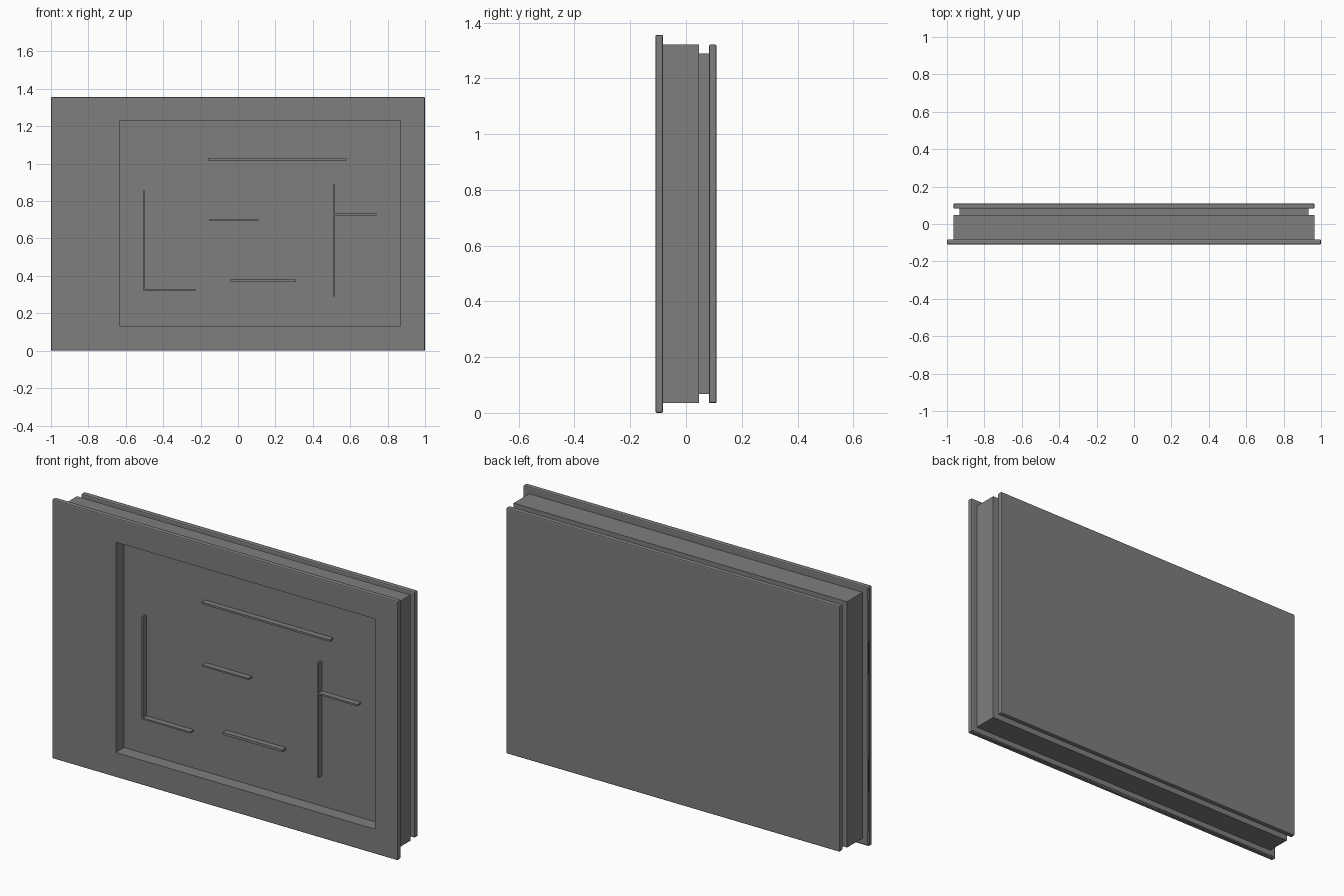
import bpy
import bmesh

if "Cube" in bpy.data.objects:
    bpy.data.objects.remove(bpy.data.objects["Cube"], do_unlink=True)

grey = bpy.data.materials.new("mid grey")
grey.use_nodes = True
colour = (0.21, 0.21, 0.21, 1)
grey.diffuse_color = colour
grey.node_tree.nodes["Principled BSDF"].inputs["Base Color"].default_value = colour

MID_Z = 0.678
FRONT, PLATE_BACK, FLOOR = -0.11, -0.082, -0.042
BAR_FRONT = FLOOR - 0.03
OPENING = (-0.63, 0.87, 0.13, 1.23)


def inset(d):
    return (-1 + d, 1 - d, d, 2 * MID_Z - d)


def finish(name, bm):
    bmesh.ops.recalc_face_normals(bm, faces=bm.faces)
    mesh = bpy.data.meshes.new(name)
    bm.to_mesh(mesh)
    bm.free()
    mesh.materials.append(grey)
    obj = bpy.data.objects.new(name, mesh)
    bpy.context.collection.objects.link(obj)
    return obj


def ring(bm, rect, y):
    x0, x1, z0, z1 = rect
    return [bm.verts.new((x, y, z)) for x, z in ((x0, z0), (x1, z0), (x1, z1), (x0, z1))]


def strip(bm, a, b):
    for i in range(4):
        j = (i + 1) % 4
        bm.faces.new((a[i], a[j], b[j], b[i]))


def slab(name, rect, y0, y1, round_edge=0, hole=None, floor=None):
    """Upright slab with an optional through hole or pocket and rounded rim."""
    bm = bmesh.new()
    front, back = ring(bm, rect, y0), ring(bm, rect, y1)
    strip(bm, front, back)
    rim = list(bm.edges)
    if hole:
        mouth = ring(bm, hole, y0)
        end = ring(bm, hole, y1 if floor is None else floor)
        strip(bm, front, mouth)
        strip(bm, mouth, end)
        if floor is None:
            strip(bm, end, back)
        else:
            bm.faces.new(end)
            bm.faces.new(back)
    else:
        bm.faces.new(front)
        bm.faces.new(back)
    if round_edge:
        bmesh.ops.bevel(bm, geom=rim, offset=round_edge, segments=2,
                        profile=0.5, affect='EDGES')
    return finish(name, bm)


# Stacked panel layers
slab("front_plate", inset(0), FRONT, PLATE_BACK, 0.006, hole=OPENING)
slab("main_body", inset(0.035), PLATE_BACK, 0.047, hole=OPENING, floor=FLOOR)
slab("back_neck", inset(0.067), 0.047, 0.082)
slab("back_plate", inset(0.035), 0.082, 0.11, 0.006)

# Thin raised ribs on the recessed floor
ribs = {
    "top_rib": (-0.16, 0.58, 1.018, 1.028),
    "middle_rib": (-0.155, 0.11, 0.693, 0.701),
    "bottom_rib": (-0.04, 0.307, 0.367, 0.38),
    "left_post": (-0.508, -0.5, 0.323, 0.857),
    "left_foot": (-0.5, -0.227, 0.323, 0.331),
    "right_post": (0.507, 0.516, 0.289, 0.888),
    "right_arm": (0.516, 0.74, 0.724, 0.733),
}
for name, rect in ribs.items():
    slab(name, rect, BAR_FRONT, FLOOR)
